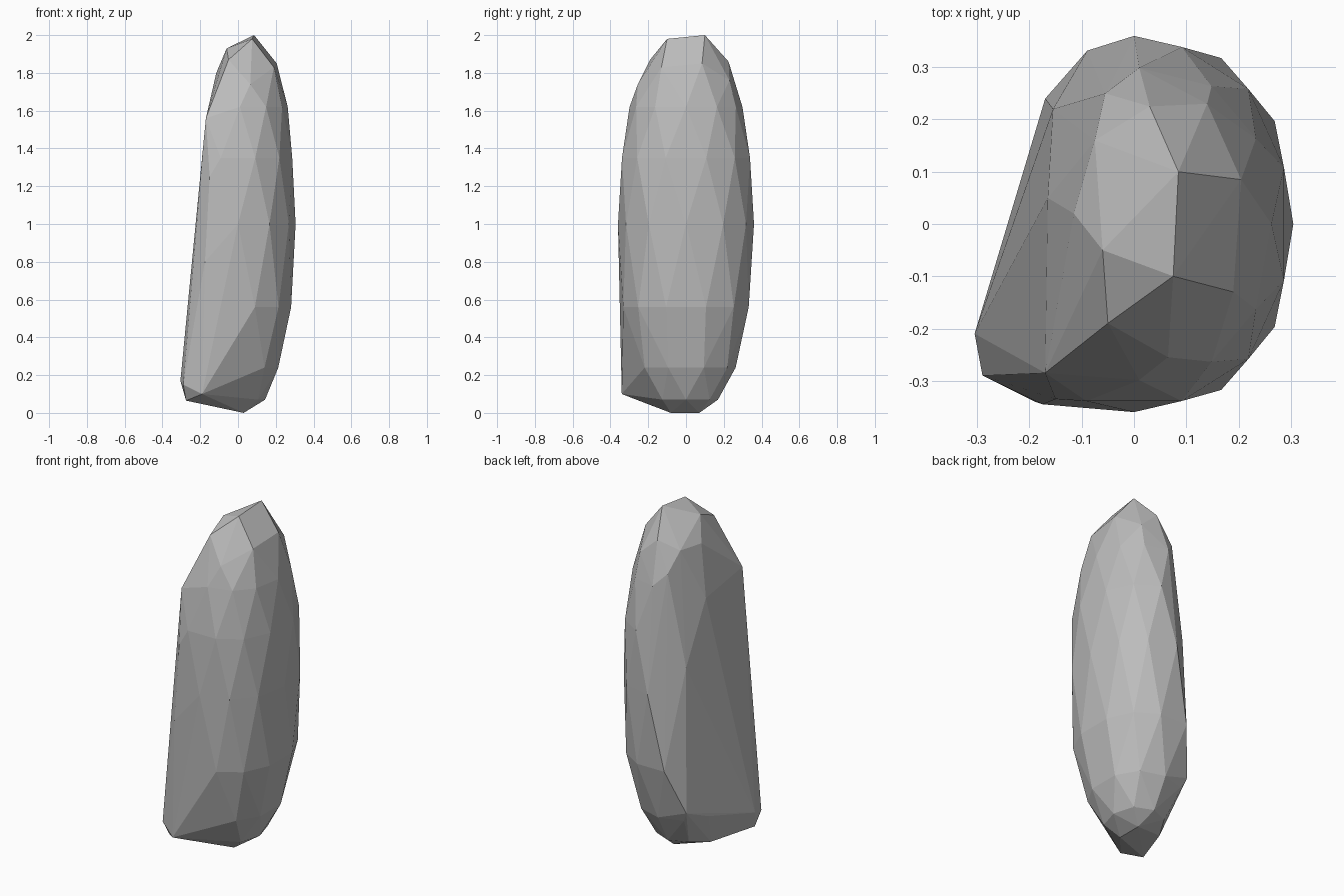
import bpy
import bmesh
from math import cos, sin, pi, copysign

cube = bpy.data.objects.get("Cube")
if cube:
    bpy.data.objects.remove(cube, do_unlink=True)

HALF_WIDTH, HALF_DEPTH = 0.305, 0.36


def stone_material():
    mat = bpy.data.materials.new("stone grey")
    mat.use_nodes = True
    colour = (0.5, 0.5, 0.5, 1)
    mat.diffuse_color = colour
    mat.node_tree.nodes["Principled BSDF"].inputs["Base Color"].default_value = colour
    return mat


def fuller(value):
    """Swell a sine or cosine so that the oval gets squarer shoulders."""
    return copysign(abs(value) ** 0.87, value)


def ring(height, radius, shift, sides, phase):
    """Points of one rounded cross-section of the stone."""
    for i in range(sides):
        angle = 2 * pi * (i + phase) / sides
        yield (shift + radius * HALF_WIDTH * fuller(cos(angle)),
               radius * HALF_DEPTH * fuller(sin(angle)), height)


def beyond_flat_side(point):
    x, y, z = point
    return x < 0.27 * y + 0.11 * z - 0.28


# Rounded body: height, relative radius, sideways shift, sides, phase
sections = [
    (0.07, 0.47, 0, 8, 0),
    (0.24, 0.73, 0, 10, 0.5),
    (0.56, 0.95, 0, 12, 0.5),
    (1.0, 1, 0, 12, 0),
    (1.35, 0.97, 0, 12, 0.5),
    (1.62, 0.83, 0.01, 12, 0),
]
points = [p for section in sections for p in ring(*section)
          if not beyond_flat_side(p)]

# Short ridges at the top and bottom
points += [(0.085, 0.1, 2), (0.075, -0.1, 1.98), (-0.06, -0.05, 1.93)]
points += [(0.03, -0.08, 0), (0.03, 0.07, 0), (-0.17, 0.01, 0.045)]

# Chipped shoulders around the top
points += [(-0.05, -0.19, 1.87), (0.065, -0.255, 1.74), (0.19, -0.13, 1.83),
           (0.205, 0.085, 1.85), (0.14, 0.23, 1.76), (0.03, 0.225, 1.86),
           (-0.055, 0.25, 1.69), (-0.075, 0.16, 1.8), (-0.115, 0.02, 1.8)]

# Corners of the broken flat side
points += [(-0.17, -0.285, 1.56), (-0.165, 0.05, 1.5), (-0.155, 0.22, 1.15),
           (-0.17, 0.24, 0.3), (-0.305, -0.21, 0.17)]

# Front edge beside the flat side, down to the blunt foot
points += [(-0.15, -0.335, 1.25), (-0.175, -0.345, 0.8), (-0.29, -0.29, 0.15),
           (-0.275, -0.25, 0.065), (-0.19, -0.34, 0.1)]

# Wrap the points in a faceted skin
bm = bmesh.new()
for p in points:
    bm.verts.new(p)
bmesh.ops.convex_hull(bm, input=bm.verts)
loose = [v for v in bm.verts if not v.link_faces]
bmesh.ops.delete(bm, geom=loose, context="VERTS")
bmesh.ops.recalc_face_normals(bm, faces=bm.faces)

mesh = bpy.data.meshes.new("standing_stone")
bm.to_mesh(mesh)
bm.free()
mesh.materials.append(stone_material())
stone = bpy.data.objects.new("standing_stone", mesh)
bpy.context.collection.objects.link(stone)
